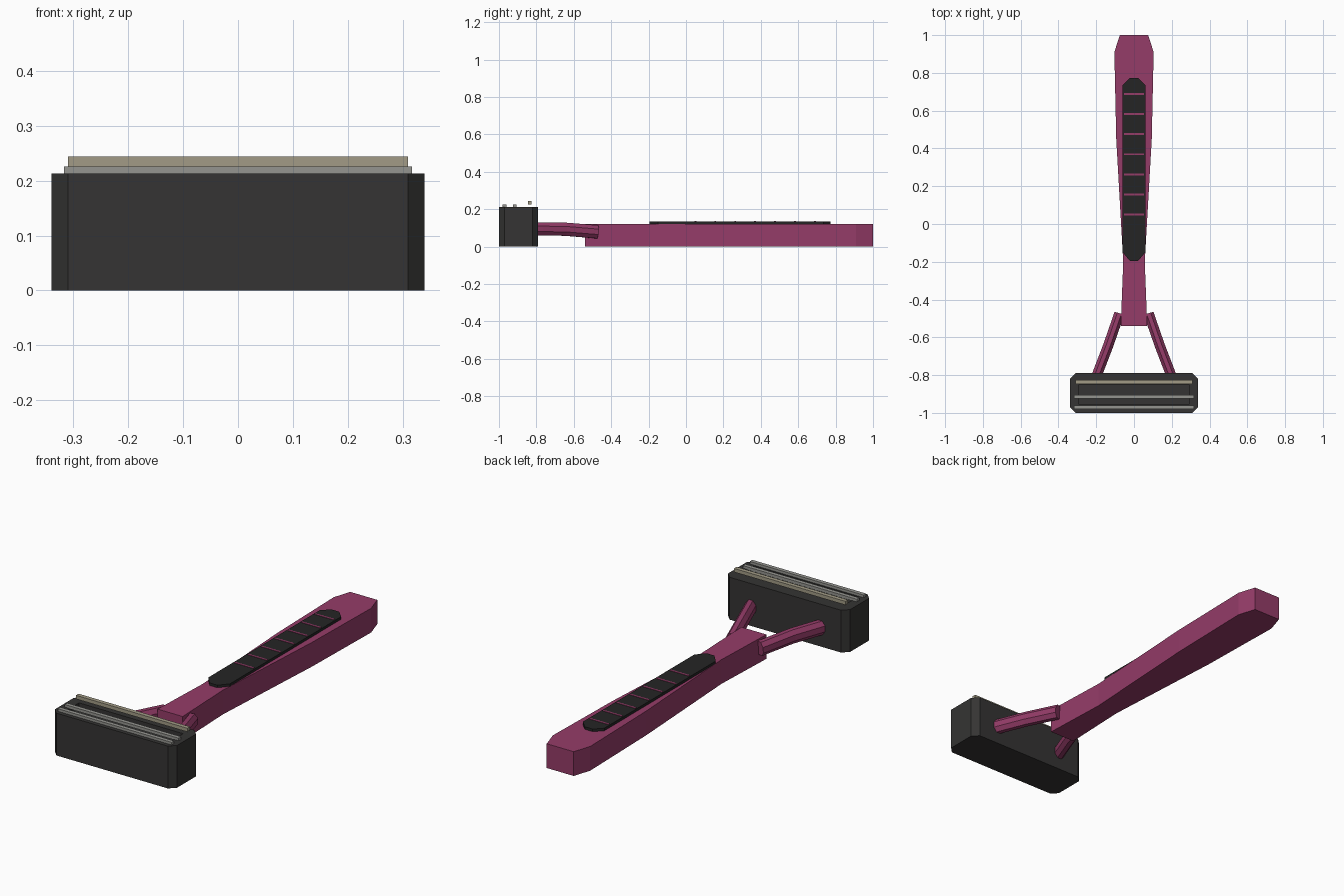
import bpy, bmesh
from mathutils import Vector

if "Cube" in bpy.data.objects:
    bpy.data.objects.remove(bpy.data.objects["Cube"])


def material(name, rgb):
    m = bpy.data.materials.new(name)
    m.diffuse_color = (*rgb, 1)
    m.use_nodes = True
    m.node_tree.nodes["Principled BSDF"].inputs["Base Color"].default_value = m.diffuse_color
    return m


PINK = material("magenta_plastic", (0.30, 0.045, 0.14))
DARK = material("dark_plastic", (0.035, 0.034, 0.033))
RUBBER = material("black_rubber", (0.018, 0.018, 0.018))
STEEL = material("blade_steel", (0.30, 0.30, 0.28))
STRIP = material("lubricating_strip", (0.36, 0.33, 0.24))


def finish(name, bm, mat):
    bmesh.ops.recalc_face_normals(bm, faces=bm.faces)
    me = bpy.data.meshes.new(name)
    bm.to_mesh(me)
    bm.free()
    me.materials.append(mat)
    ob = bpy.data.objects.new(name, me)
    bpy.context.collection.objects.link(ob)
    return ob


def prism(name, half, z0, z1, mat, inset=None):
    """Extrude an outline given by its right half (x, y), mirrored across x = 0."""
    pts = half + [(-x, y) for x, y in reversed(half)]
    bm = bmesh.new()
    bottom = bm.faces.new([bm.verts.new((x, y, z0)) for x, y in pts])
    out = bmesh.ops.extrude_face_region(bm, geom=[bottom], use_keep_orig=True)["geom"]
    top_verts = [g for g in out if isinstance(g, bmesh.types.BMVert)]
    bmesh.ops.translate(bm, verts=top_verts, vec=(0, 0, z1 - z0))
    if inset:
        # sunken pocket in the top face
        bmesh.ops.recalc_face_normals(bm, faces=bm.faces)
        top = max(bm.faces, key=lambda f: f.calc_center_median().z)
        bmesh.ops.inset_region(bm, faces=[top], thickness=inset[0])
        bmesh.ops.translate(bm, verts=top.verts, vec=(0, 0, -inset[1]))
        # straight wall instead of a slope
    return finish(name, bm, mat)


def box(name, hx, y0, y1, z0, z1, mat):
    return prism(name, [(hx, y0), (hx, y1)], z0, z1, mat)


def pocketed_head(name, half, z1, pocket, depth, mat):
    """Cartridge body with a rectangular pocket cut in its top."""
    head = prism(name, half, 0, z1, mat)
    cutter = box("pocket_cutter", *pocket, z1 - depth, z1 + 0.1, mat)
    cutter.hide_render = True
    cutter.hide_viewport = True
    mod = head.modifiers.new("pocket", 'BOOLEAN')
    mod.operation = 'DIFFERENCE'
    mod.solver = 'EXACT'
    mod.object = cutter
    return head


def tube(name, path, rx, rz, mat, sides=8):
    """Faceted rod swept along a path, elliptical in section."""
    import math
    pts = [Vector(p) for p in path]
    bm = bmesh.new()
    rings = []
    for i, p in enumerate(pts):
        t = (pts[min(i + 1, len(pts) - 1)] - pts[max(i - 1, 0)]).normalized()
        side = t.cross(Vector((0, 0, 1))).normalized()
        up = side.cross(t)
        ring = []
        for k in range(sides):
            a = 2 * math.pi * (k + 0.5) / sides
            ring.append(bm.verts.new(p + side * rx * math.cos(a) + up * rz * math.sin(a)))
        rings.append(ring)
    for a, b in zip(rings, rings[1:]):
        for k in range(sides):
            n = (k + 1) % sides
            bm.faces.new((a[k], a[n], b[n], b[k]))
    bm.faces.new(rings[0])
    bm.faces.new(rings[-1])
    return finish(name, bm, mat)


# Handle with waist and tapered tail
prism("handle", [(0.07, -0.54), (0.057, -0.2), (0.094, 0.45), (0.104, 0.91), (0.075, 1.0)],
      0, 0.122, PINK)

# Rubber grip and its ridges
prism("grip", [(0.022, -0.195), (0.06, -0.15), (0.06, 0.735), (0.022, 0.773)],
      0.117, 0.135, RUBBER)
for i in range(7):
    y = 0.05 + i * 0.1065
    box(f"grip_ridge_{i + 1}", 0.053, y - 0.005, y + 0.005, 0.125, 0.137, PINK)

# Forked neck
for s, label in ((-1, "left"), (1, "right")):
    path = [(0.078, -0.475, 0.079), (0.137, -0.645, 0.093),
            (0.187, -0.775, 0.095), (0.2, -0.81, 0.095)]
    tube(f"neck_arm_{label}", [(s * x, y, z) for x, y, z in path], 0.029, 0.038, PINK)

# Cartridge head
pocketed_head("cartridge", [(0.31, -1.0), (0.34, -0.97), (0.34, -0.82), (0.31, -0.79)],
              0.213, (0.29, -0.955, -0.85), 0.02, DARK)

# Blades and lubricating strip
for i, y in enumerate((-0.97, -0.915)):
    box(f"blade_{i + 1}", 0.317, y - 0.01, y + 0.01, 0.211, 0.226, STEEL)
box("lubricating_strip", 0.31, -0.846, -0.825, 0.226, 0.244, STRIP)
